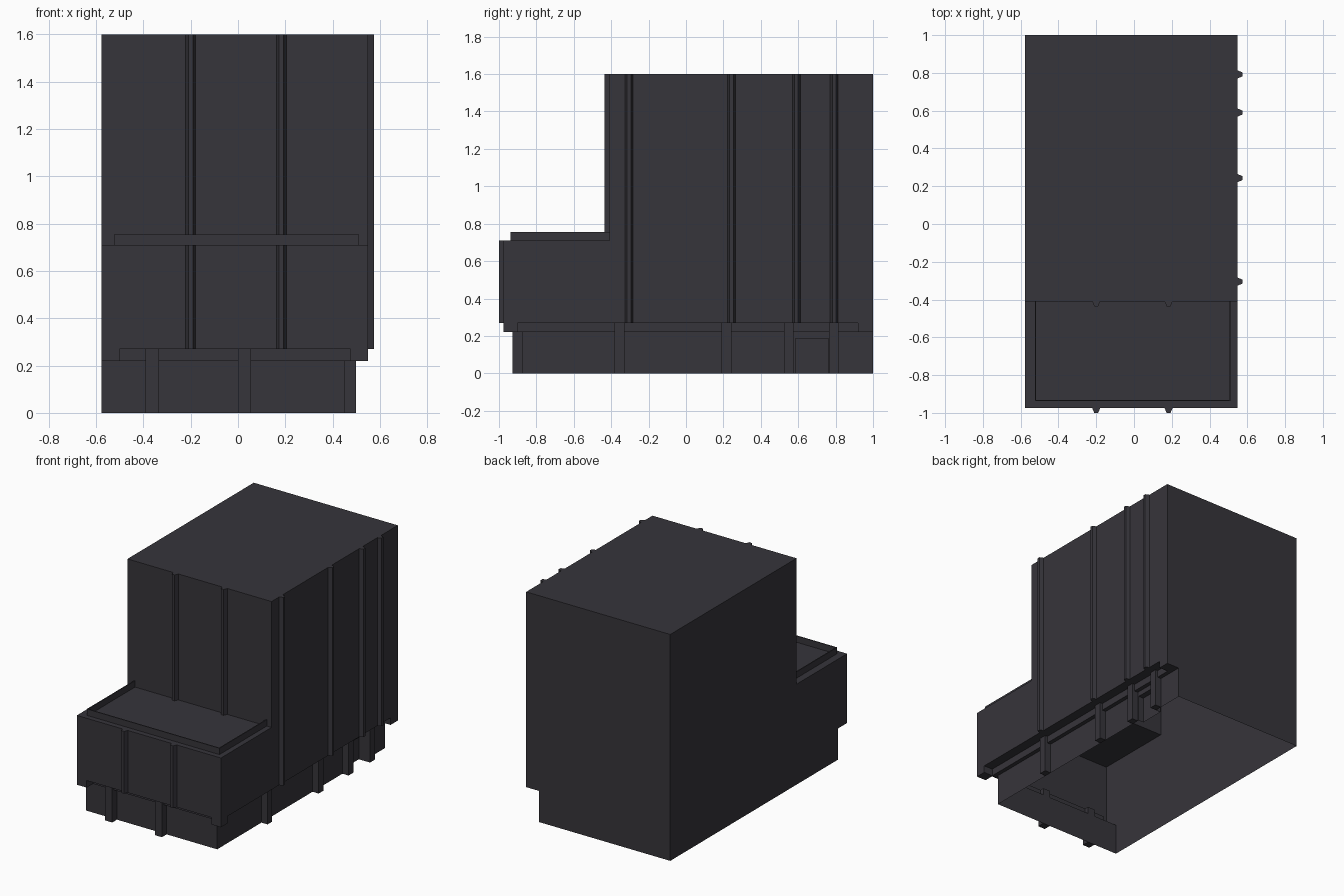
import bpy, bmesh

if "Cube" in bpy.data.objects:
    bpy.data.objects.remove(bpy.data.objects["Cube"])

charcoal = bpy.data.materials.new("charcoal")
charcoal.diffuse_color = (0.037, 0.035, 0.043, 1)
charcoal.use_nodes = True
charcoal.node_tree.nodes["Principled BSDF"].inputs["Base Color"].default_value = charcoal.diffuse_color

# Main levels and wall planes
XL, XR, XB = -0.577, 0.549, 0.45          # left wall, right wall, base right wall
YF, YT, YB, BACK = -0.975, -0.41, -0.875, 1.0  # front wing, tower front, base front, back
Z1, Z2, Z3, Z4 = 0.22, 0.27, 0.71, 1.6    # overhang, notch top, wing roof, tower roof
NX, NY = 0.479, -0.905                    # back planes of the notches


def make(name, bm):
    mesh = bpy.data.meshes.new(name)
    bm.to_mesh(mesh)
    bm.free()
    mesh.materials.append(charcoal)
    obj = bpy.data.objects.new(name, mesh)
    bpy.context.collection.objects.link(obj)


def sheets(name, faces):
    """Flat wall panels: (axis, position, facing sign, outline in the other two axes)."""
    bm = bmesh.new()
    for axis, pos, sign, pts in faces:
        verts = []
        for p in pts:
            co = list(p)
            co.insert(axis, pos)
            verts.append(bm.verts.new(co))
        f = bm.faces.new(verts)
        f.normal_update()
        if f.normal[axis] * sign < 0:
            f.normal_flip()
    make(name, bm)


def rect(a0, a1, b0, b1):
    return [(a0, b0), (a1, b0), (a1, b1), (a0, b1)]


def prism(name, outline, z0, z1):
    bm = bmesh.new()
    f = bm.faces.new([bm.verts.new((x, y, z0)) for x, y in outline])
    top = bmesh.ops.extrude_face_region(bm, geom=[f])["geom"]
    bmesh.ops.translate(bm, vec=(0, 0, z1 - z0),
                        verts=[v for v in top if isinstance(v, bmesh.types.BMVert)])
    bmesh.ops.recalc_face_normals(bm, faces=bm.faces)
    make(name, bm)


def front_rib(name, x, y, z0, z1):
    prism(name, [(x - .021, y), (x - .01, y - .026), (x + .01, y - .026), (x + .021, y)], z0, z1)


# Flat left and back walls
sheets("left_wall", [(0, XL, -1, [(YB, 0), (BACK, 0), (BACK, Z4), (YT, Z4), (YT, Z3),
                                  (YF, Z3), (YF, Z1), (YB, Z1)])])
sheets("back_wall", [(1, BACK, 1, [(XL, 0), (XB, 0), (XB, Z1), (XR, Z1), (XR, Z4), (XL, Z4)])])

# Upper walls, with a long notch along the bottom edge
sheets("right_wall", [(0, XR, 1, [(YF, Z1), (-.9, Z1), (-.9, Z2), (.92, Z2), (.92, Z1),
                                  (BACK, Z1), (BACK, Z4), (YT, Z4), (YT, Z3), (YF, Z3)])])
sheets("front_wall", [
    (1, YF, -1, [(XL, Z1), (-.5, Z1), (-.5, Z2), (.475, Z2), (.475, Z1),
                 (XR, Z1), (XR, Z3), (XL, Z3)]),
    (1, YT, -1, rect(XL, XR, Z3, Z4))])

# Roofs
sheets("tower_roof", [(2, Z4, 1, rect(XL, XR, YT, BACK))])
sheets("wing_roof", [(2, Z3, 1, rect(XL, XR, YF, YT))])

# Notch linings and overhang underside
sheets("front_notch", [(1, NY, -1, rect(-.5, .475, Z1, Z2)),
                       (2, Z2, -1, rect(-.5, .475, YF, NY)),
                       (0, -.5, 1, rect(YF, NY, Z1, Z2)),
                       (0, .475, -1, rect(YF, NY, Z1, Z2))])
sheets("right_notch", [(0, NX, 1, rect(-.9, .92, Z1, Z2)),
                       (2, Z2, -1, rect(NX, XR, -.9, .92)),
                       (1, -.9, 1, rect(NX, XR, Z1, Z2)),
                       (1, .92, -1, rect(NX, XR, Z1, Z2))])
sheets("overhang_underside", [(2, Z1, -1, [
    (XL, YF), (-.5, YF), (-.5, NY), (.475, NY), (.475, YF), (XR, YF), (XR, -.9), (NX, -.9),
    (NX, .92), (XR, .92), (XR, BACK), (XB, BACK), (XB, YB), (XL, YB)])])

# Base walls with a recessed doorway on the right
D0, D1, DZ, DX = 0.585, 0.763, 0.185, XB - 0.04
sheets("base_walls", [
    (1, YB, -1, rect(XL, XB, 0, Z1)),
    (0, XB, 1, [(YB, 0), (D0, 0), (D0, DZ), (D1, DZ), (D1, 0), (BACK, 0), (BACK, Z1), (YB, Z1)])])
sheets("doorway", [(0, DX, 1, rect(D0, D1, 0, DZ)),
                   (2, DZ, -1, rect(DX, XB, D0, D1)),
                   (1, D0, 1, rect(DX, XB, 0, DZ)),
                   (1, D1, -1, rect(DX, XB, 0, DZ))])

# Base pillars
for i, x in enumerate((-.362, .027)):
    prism(f"front_pillar_{i}", rect(x - .028, x + .028, -.928, YB), 0, Z2)
for i, y in enumerate((-.355, .216, .55, .79)):
    prism(f"right_pillar_{i}", rect(XB, .498, y - .026, y + .026), 0, Z2)

# Tapered wall ribs
for i, x in enumerate((-.2, .183)):
    front_rib(f"wing_rib_{i}", x, YF, Z2, Z3)
    front_rib(f"tower_rib_{i}", x, YT, Z3, Z4)
for i, y in enumerate((-.305, .243, .59, .792)):
    prism(f"right_rib_{i}", [(XR, y - .021), (XR + .026, y - .01),
                             (XR + .026, y + .01), (XR, y + .021)], Z2, Z4)

# Thin parapet around the wing roof
T = 0.007
prism("wing_parapet", [(-.525, YT), (-.525, -.938), (.512, -.938), (.512, YT), (.512 - T, YT),
                       (.512 - T, -.938 + T), (-.525 + T, -.938 + T), (-.525 + T, YT)], Z3, .755)
